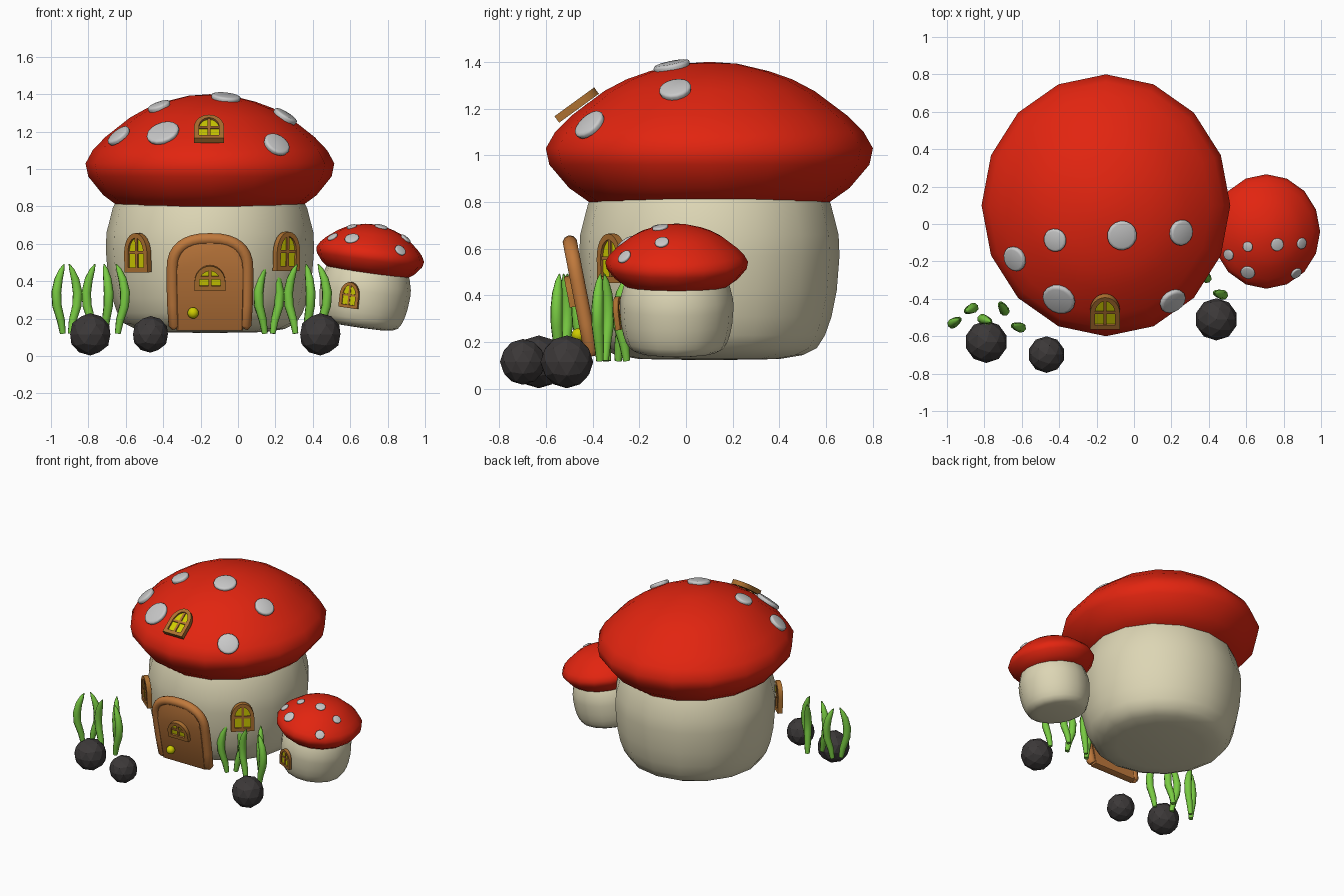
import bpy, bmesh, math
from mathutils import Matrix, Vector

if "Cube" in bpy.data.objects:
    bpy.data.objects.remove(bpy.data.objects["Cube"])


def material(name, r, g, b):
    m = bpy.data.materials.new(name)
    m.diffuse_color = (r, g, b, 1)
    m.use_nodes = True
    m.node_tree.nodes["Principled BSDF"].inputs["Base Color"].default_value = m.diffuse_color
    return m


RED = material("cap red", 0.76, 0.018, 0.005)
CREAM = material("stem cream", 0.72, 0.67, 0.46)
GREY = material("spot grey", 0.58, 0.58, 0.58)
WOOD = material("door wood", 0.52, 0.19, 0.045)
FRAME = material("window wood", 0.42, 0.165, 0.03)
YELLOW = material("window yellow", 0.62, 0.60, 0.0)
GREEN = material("grass green", 0.19, 0.60, 0.055)
STONE = material("stone grey", 0.045, 0.04, 0.04)

T = Matrix.Translation


def R(deg, axis):
    return Matrix.Rotation(math.radians(deg), 4, axis)


def finish(name, bm, mat, M=Matrix(), angle=40):
    bmesh.ops.recalc_face_normals(bm, faces=bm.faces)
    me = bpy.data.meshes.new(name)
    bm.to_mesh(me)
    bm.free()
    me.transform(M)
    me.materials.append(mat)
    if angle:
        me.polygons.foreach_set("use_smooth", [True] * len(me.polygons))
        me.set_sharp_from_angle(angle=math.radians(angle))
    ob = bpy.data.objects.new(name, me)
    bpy.context.collection.objects.link(ob)
    return ob


def skin(bm, rings):
    """Join equal rings of points into a closed, capped tube."""
    vs = [[bm.verts.new(p) for p in ring] for ring in rings]
    n = len(vs[0])
    for a, b in zip(vs, vs[1:]):
        for i in range(n):
            j = (i + 1) % n
            bm.faces.new((a[i], a[j], b[j], b[i]))
    bm.faces.new(vs[0])
    bm.faces.new(vs[-1])


def lathe(name, profile, mat, M, sx=1.0, sides=16):
    bm = bmesh.new()
    skin(bm, [[(sx * r * math.cos(math.tau * i / sides), r * math.sin(math.tau * i / sides), z)
               for i in range(sides)] for r, z in profile])
    bmesh.ops.remove_doubles(bm, verts=bm.verts, dist=0.0005)
    return finish(name, bm, mat, M, 50)


def tube(name, path, radii, mat, M, sides=8):
    """Sweep a circle along a path lying in the local XZ plane."""
    pts = [Vector((x, 0, z)) for x, z in path]
    rings = []
    for i, p in enumerate(pts):
        t = (pts[min(i + 1, len(pts) - 1)] - pts[max(i - 1, 0)]).normalized()
        side = Vector((0, 1, 0)).cross(t)
        rings.append([p + radii[i] * (math.cos(math.tau * k / sides) * side
                                      + math.sin(math.tau * k / sides) * Vector((0, 1, 0)))
                      for k in range(sides)])
    bm = bmesh.new()
    skin(bm, rings)
    return finish(name, bm, mat, M, 60)


def arch(hw, h, straight, inset=0.0, n=12, power=1.0):
    """Arched outline standing on z = 0."""
    a, top = hw - inset, h - straight - inset
    pts = [(a, inset)]
    for i in range(n + 1):
        c, s = math.cos(math.pi * i / n), math.sin(math.pi * i / n)
        pts.append((a * math.copysign(abs(c) ** power, c), straight + top * s ** power))
    return pts + [(-a, inset)]


def plate(name, outline, depth, mat, M, bevel=0.0):
    bm = bmesh.new()
    skin(bm, [[(x, y, z) for x, z in outline] for y in (-depth / 2, depth / 2)])
    if bevel:
        edges = [e for e in bm.edges if abs(e.verts[0].co.y - e.verts[1].co.y) < 1e-6]
        bmesh.ops.bevel(bm, geom=edges, offset=bevel, segments=2, affect='EDGES', profile=0.5)
    return finish(name, bm, mat, M)


def window(name, M, w=0.16, h=0.21, straight=0.1, bar=0.5):
    """Arched frame with a cross of bars and a yellow pane; M places its centre."""
    M = M @ T((0, 0, -h / 2))
    d, fw = 0.034, 0.026
    outer, inner = arch(w / 2, h, straight), arch(w / 2, h, straight, fw)
    bm = bmesh.new()
    rings = [[bm.verts.new((x, y, z)) for x, z in o]
             for o, y in ((outer, -d / 2), (inner, -d / 2), (inner, d / 2), (outer, d / 2))]
    n = len(outer)
    for k in range(4):
        a, b = rings[k], rings[(k + 1) % 4]
        for i in range(n):
            j = (i + 1) % n
            bm.faces.new((a[i], a[j], b[j], b[i]))
    for sx, sz, cz in ((0.016, h - fw, h / 2), (w - fw, 0.016, h * bar)):
        bmesh.ops.create_cube(bm, size=1, matrix=T((0, 0, cz)) @ Matrix.Diagonal((sx, d * 0.7, sz, 1)))
    finish(name + "_frame", bm, FRAME, M)
    plate(name + "_pane", inner, 0.008, YELLOW, M)


# --- mushrooms: stem, cap and spots (local origin at the foot of the stem) ---
STEM = [(0, 0.003), (0.30, 0.008), (0.40, 0.025), (0.46, 0.055), (0.495, 0.11), (0.523, 0.19),
        (0.545, 0.30), (0.557, 0.45), (0.553, 0.54), (0.52, 0.67), (0.50, 0.71), (0, 0.71)]
CAP = [(0, 0.675), (0.49, 0.675), (0.515, 0.68), (0.60, 0.74), (0.685, 0.84), (0.70, 0.91), (0.66, 0.98),
       (0.59, 1.05), (0.45, 1.155), (0.355, 1.205), (0.255, 1.24), (0.12, 1.272), (0, 1.28)]
SPOTS = [(-0.485, -0.285, 0.069), (-0.27, -0.185, 0.063), (0.085, -0.16, 0.08),
         (0.40, -0.145, 0.07), (-0.25, -0.50, 0.09), (0.355, -0.51, 0.074)]
CAP_SX = 0.95


def cap_height(x, y):
    r = math.hypot(x / CAP_SX, y)
    for (r0, z0), (r1, z1) in zip(CAP[5:], CAP[6:]):
        if r1 <= r <= r0:
            return z0 + (z1 - z0) * (r - r0) / (r1 - r0)
    return CAP[5][1]


def mushroom(prefix, M):
    lathe(prefix + "_stem", STEM, CREAM, M)
    lathe(prefix + "_cap", CAP, RED, M, CAP_SX)
    e = 0.05
    for i, (x, y, r) in enumerate(SPOTS):
        nrm = Vector(((cap_height(x - e, y) - cap_height(x + e, y)) / (2 * e),
                      (cap_height(x, y - e) - cap_height(x, y + e)) / (2 * e), 1)).normalized()
        P = T(Vector((x, y, cap_height(x, y))) + 0.008 * nrm) @ nrm.to_track_quat('Z', 'Y').to_matrix().to_4x4()
        lathe(f"{prefix}_spot_{i + 1}", [(r * 0.95, -0.015), (r, 0), (r * 0.95, 0.008), (r * 0.8, 0.012)],
              GREY, M @ P)


mushroom("house", T((-0.15, 0.1, 0.12)))
mushroom("small_house", T((0.652, -0.04, 0.15)) @ R(8, 'Y') @ Matrix.Scale(0.437, 4))

# --- windows ---
window("cap_window", T((-0.155, -0.468, 1.215)) @ R(-54, 'X'))
window("left_window", T((-0.537, -0.325, 0.553)) @ R(-40, 'Z') @ R(2, 'X'))
window("right_window", T((0.26, -0.318, 0.56)) @ R(40, 'Z') @ R(2, 'X'))
window("small_window", T((0.597, -0.285, 0.327)) @ R(-17, 'Z') @ R(8, 'Y') @ R(5, 'X') @ Matrix.Scale(0.66, 4))

# --- door, leaning along the stem ---
DOOR = T((-0.15, -0.40, 0.13)) @ R(11, 'X')
plate("door_panel", arch(0.178, 0.49, 0.33, power=0.85), 0.05, WOOD, DOOR @ T((0, 0, 0.01)), 0.008)
frame_path = [(0.183, 0.02), (0.19, 0.035), (0.197, 0.15), (0.2, 0.25)] + arch(0.2, 0.505, 0.34, n=16, power=0.8)[1:-1]
frame_path += [(-x, z) for x, z in reversed(frame_path[:4])]
tube("door_frame", frame_path, [0.022] + [0.032] * (len(frame_path) - 2) + [0.022], WOOD, DOOR, 10)
window("door_window", DOOR @ T((0, -0.037, 0.30)), 0.165, 0.135, 0.045, 0.52)
bm = bmesh.new()
bmesh.ops.create_uvsphere(bm, u_segments=16, v_segments=10, radius=0.03)
finish("door_knob", bm, YELLOW, DOOR @ T((-0.09, -0.04, 0.11)))

# --- grass clumps: crescent blades (x, y, yaw, bulge direction) ---
BLADES = [(-0.957, -0.524, 32, -1), (-0.873, -0.455, 25, 1), (-0.795, -0.513, -20, -1),
          (-0.70, -0.45, -60, 1), (-0.62, -0.55, -15, 1)]
ROOT = [(-0.024, 0), (-0.012, 0.07), (0.013, 0.15), (0.017, 0.22), (0.003, 0.29), (-0.017, 0.34), (-0.033, 0.372)]
for side, dx, dy in (("left", 0, 0), ("right", 1.08, 0.175)):
    for i, (x, y, yaw, b) in enumerate(BLADES):
        tube(f"{side}_grass_{i + 1}", [(b * u, z) for u, z in ROOT],
             [0.016, 0.022, 0.026, 0.027, 0.023, 0.015, 0.003], GREEN,
             T((x + dx, y + dy, 0.12)) @ R(yaw, 'Z'))

# --- faceted stones ---
for i, (x, y, r) in enumerate([(-0.79, -0.63, 0.113), (-0.468, -0.698, 0.098), (0.44, -0.51, 0.113)]):
    bm = bmesh.new()
    bmesh.ops.create_icosphere(bm, subdivisions=2, radius=r)
    finish(f"stone_{i + 1}", bm, STONE, T((x, y, 0.116)), 0)
